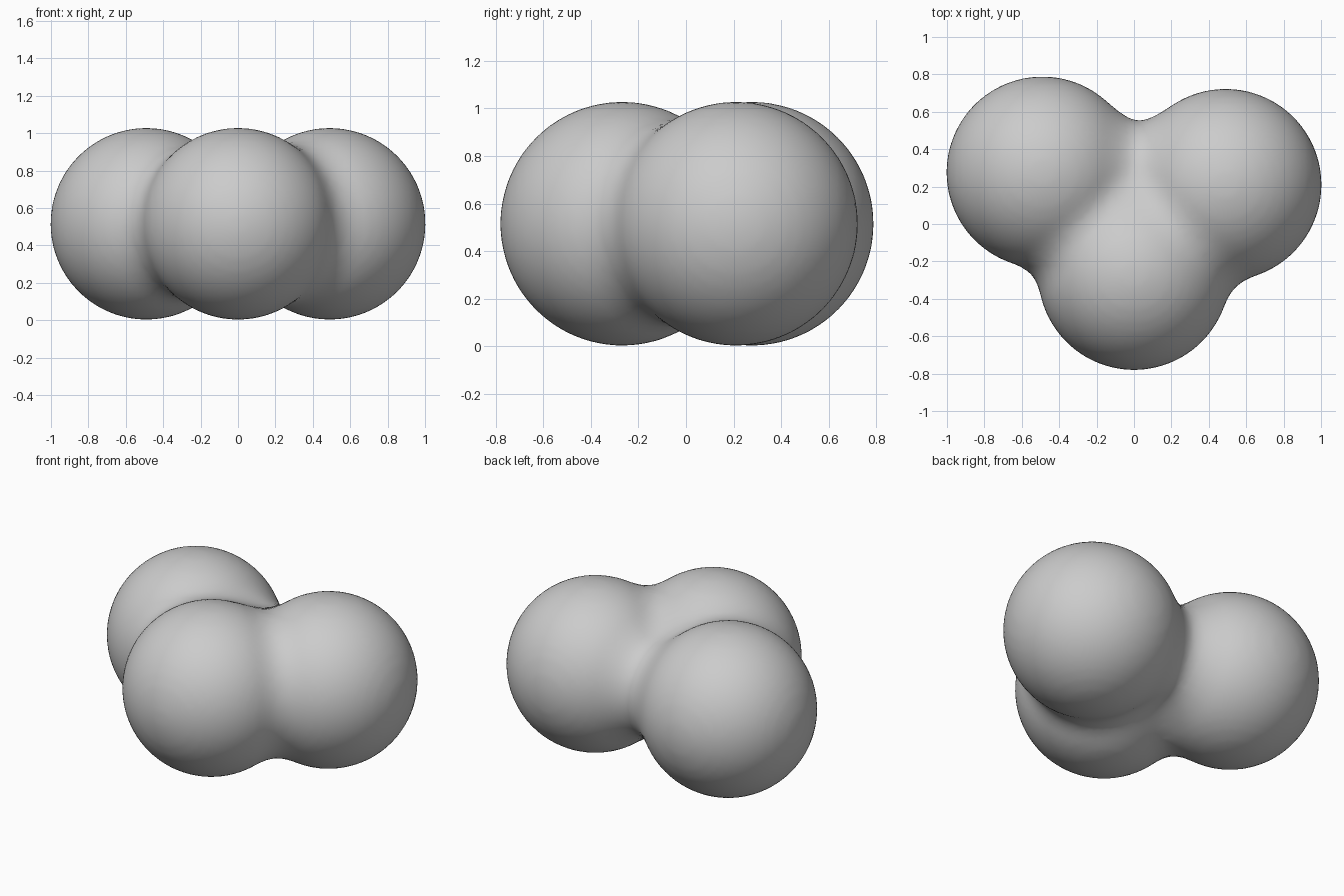
import bpy, bmesh
from mathutils import Vector, Matrix

if "Cube" in bpy.data.objects:
    bpy.data.objects.remove(bpy.data.objects["Cube"])

# three equal lobes that melt into each other
R = 0.512
LEFT = Vector((-0.49, 0.276, 0.515))
RIGHT = Vector((0.49, 0.21, 0.515))
FRONT = Vector((0.0, -0.268, 0.515))


def smin(a, b, k):
    h = max(k - abs(a - b), 0) / k
    return min(a, b) - h * h * k / 4


def dist(p):
    l, r, f = ((p - c).length - R for c in (LEFT, RIGHT, FRONT))
    return smin(smin(l, r, 0.28), f, 0.15)


# overlapping spheres, slightly enlarged so they fuse
bm = bmesh.new()
for c in (LEFT, RIGHT, FRONT):
    bmesh.ops.create_icosphere(bm, subdivisions=4, radius=R + 0.03,
                               matrix=Matrix.Translation(c))
me = bpy.data.meshes.new("blob_source")
bm.to_mesh(me)
bm.free()
source = bpy.data.objects.new("blob_source", me)
bpy.context.collection.objects.link(source)
rm = source.modifiers.new("fuse", 'REMESH')
rm.mode = 'VOXEL'
rm.voxel_size = 0.035

# bake the fused skin
dg = bpy.context.evaluated_depsgraph_get()
skin = bpy.data.meshes.new_from_object(source.evaluated_get(dg))
bpy.data.objects.remove(source)
blob = bpy.data.objects.new("three_lobed_blob", skin)
bpy.context.collection.objects.link(blob)

# pull every point onto the softly blended surface
E = 0.002
AXES = [Vector(a) for a in ((E, 0, 0), (0, E, 0), (0, 0, E))]
for v in skin.vertices:
    p = v.co.copy()
    for _ in range(5):
        g = Vector([(dist(p + a) - dist(p - a)) / (2 * E) for a in AXES])
        p -= g * (dist(p) / max(g.length_squared, 0.3))
    v.co = p

sm = blob.modifiers.new("soften", 'SMOOTH')
sm.factor = 0.4
sm.iterations = 2
for poly in skin.polygons:
    poly.use_smooth = True
